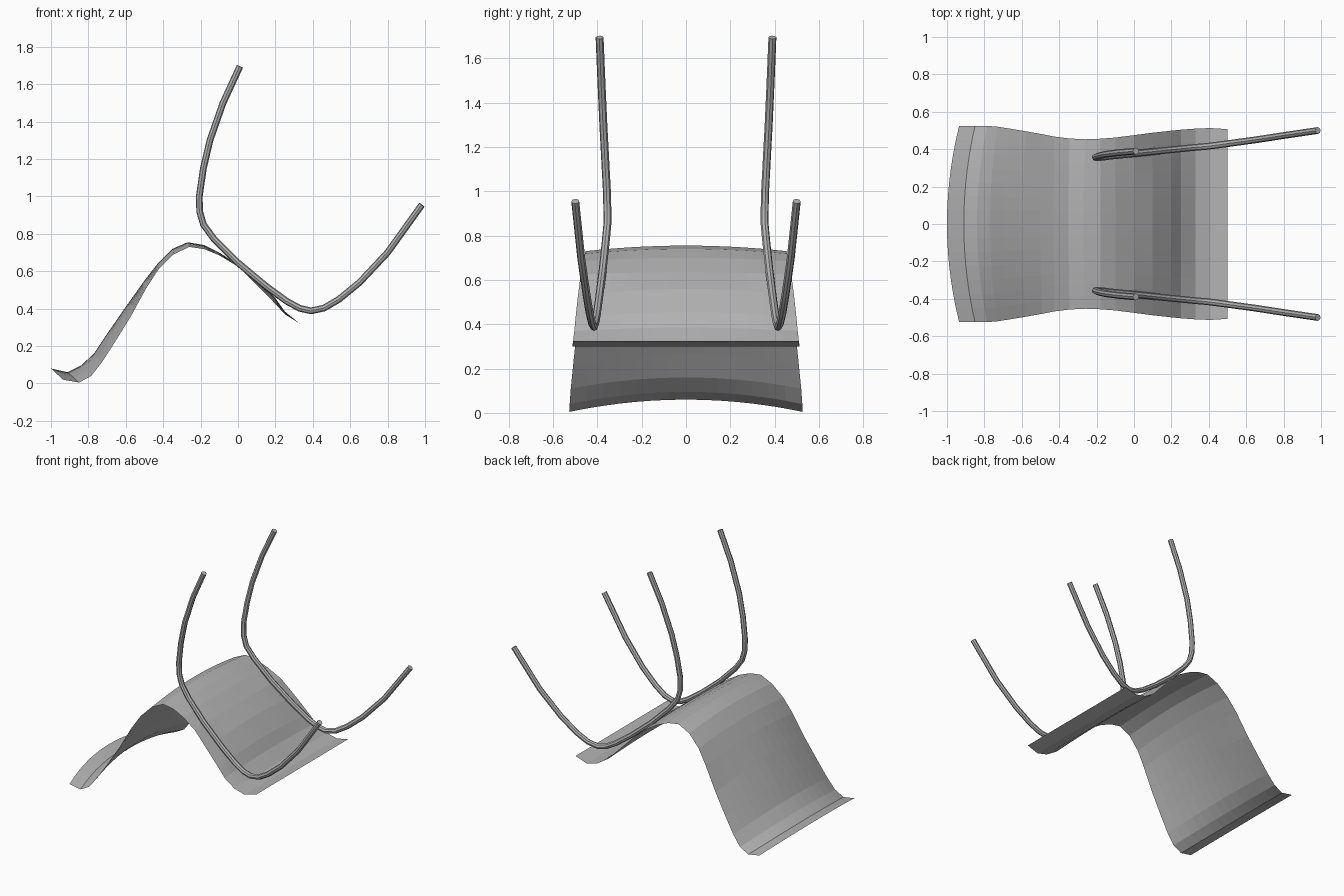
import bpy
import bmesh

cube = bpy.data.objects.get("Cube")
if cube:
    bpy.data.objects.remove(cube, do_unlink=True)

grey = bpy.data.materials.new("plain grey")
grey.use_nodes = True
grey.diffuse_color = (0.45, 0.45, 0.45, 1)
grey.node_tree.nodes["Principled BSDF"].inputs["Base Color"].default_value = (0.45, 0.45, 0.45, 1)


def link(name, data):
    obj = bpy.data.objects.new(name, data)
    bpy.context.collection.objects.link(obj)
    data.materials.append(grey)
    return obj


# Curved seat shell: centre x, centre z, edge x, edge z, half width
SECTIONS = [
    (-1.0, .08, -.935, .02, .525), (-.91, .06, -.85, .005, .525),
    (-.84, .095, -.785, .04, .525), (-.77, .16, -.73, .11, .52),
    (-.7, .265, -.665, .21, .51), (-.6, .41, -.575, .355, .495),
    (-.5, .55, -.49, .51, .48), (-.43, .64, -.425, .61, .467),
    (-.35, .72, -.345, .69, .457), (-.27, .755, -.26, .73, .453),
    (-.18, .74, -.18, .718, .456), (-.1, .7, -.1, .685, .462),
    (0, .635, 0, .625, .475), (.1, .56, .1, .527, .488),
    (.2, .455, .2, .425, .499), (.25, .385, .25, .37, .504),
    (.33, .32, .33, .32, .51), (.41, .3, .41, .3, .513), (.5, .325, .5, .325, .507),
]
COLUMNS = 14
bm = bmesh.new()
rows = []
for cx, cz, ex, ez, half in SECTIONS:
    row = []
    for i in range(COLUMNS + 1):
        t = 2 * i / COLUMNS - 1
        bow = t * t
        row.append(bm.verts.new((cx + (ex - cx) * bow, half * t, cz + (ez - cz) * bow)))
    rows.append(row)
for a, b in zip(rows, rows[1:]):
    for i in range(COLUMNS):
        bm.faces.new((a[i], b[i], b[i + 1], a[i + 1]))
mesh = bpy.data.meshes.new("seat_shell")
bm.to_mesh(mesh)
bm.free()
link("seat_shell", mesh)

# Bent tube legs, one per side
PATH = [
    (.01, .39, 1.695), (-.08, .382, 1.5), (-.15, .373, 1.3), (-.185, .365, 1.15),
    (-.207, .357, 1.0), (-.205, .355, .92), (-.185, .355, .85), (-.13, .362, .775),
    (0, .376, .645), (.15, .392, .52), (.26, .403, .44), (.33, .41, .402),
    (.39, .415, .388), (.46, .424, .403), (.54, .435, .45), (.65, .45, .54),
    (.8, .473, .7), (.983, .5, .955),
]
for name, side in (("left_leg_tube", 1), ("right_leg_tube", -1)):
    curve = bpy.data.curves.new(name, "CURVE")
    curve.dimensions = "3D"
    curve.bevel_depth = 0.018
    curve.bevel_resolution = 2
    curve.use_fill_caps = True
    spline = curve.splines.new("POLY")
    spline.points.add(len(PATH) - 1)
    for point, (x, y, z) in zip(spline.points, PATH):
        point.co = (x, side * y, z, 1)
    tube = link(name, curve)
    bpy.ops.object.select_all(action="DESELECT")
    tube.select_set(True)
    bpy.context.view_layer.objects.active = tube
    bpy.ops.object.convert(target="MESH")
    bpy.ops.object.shade_smooth_by_angle()
